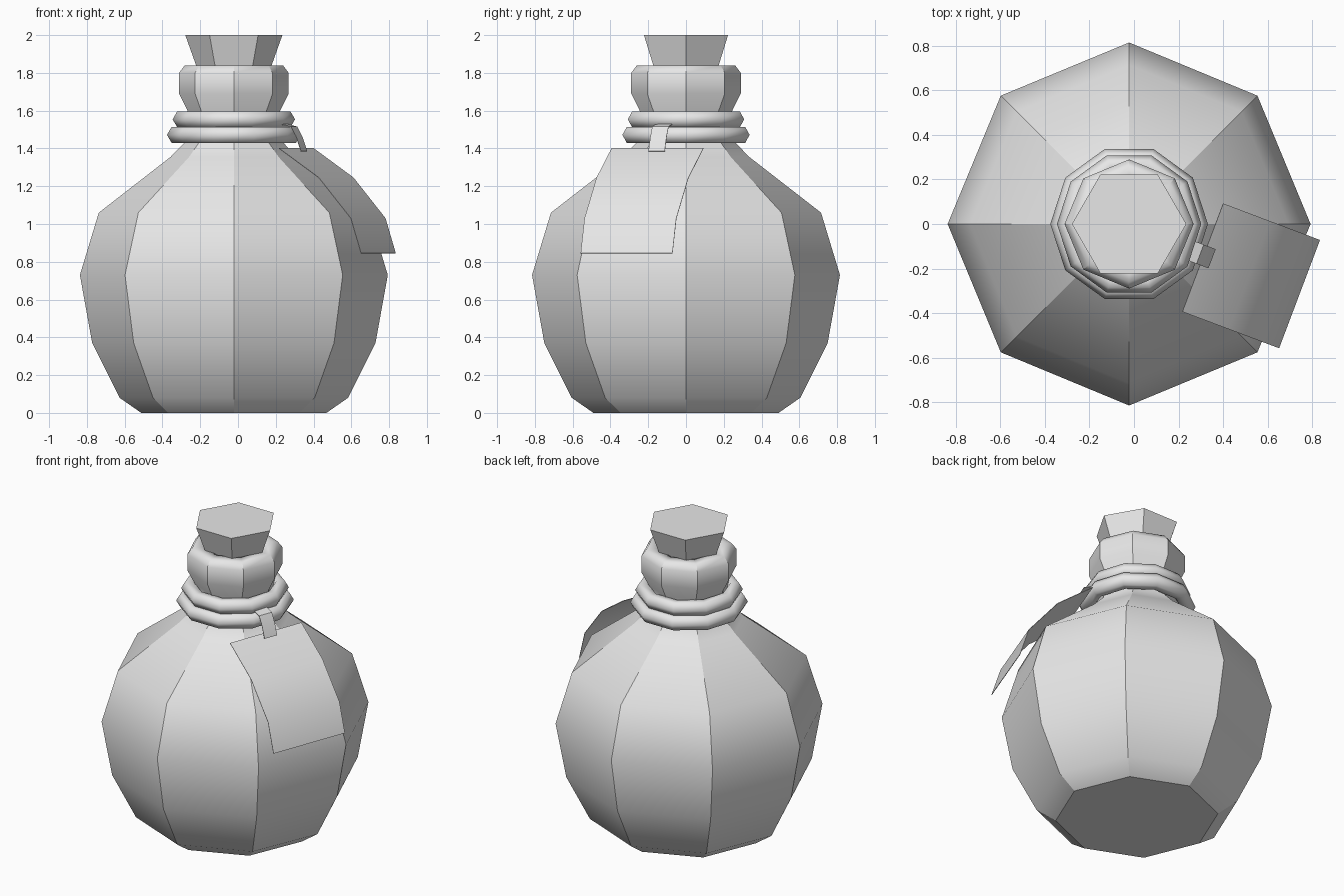
import bpy, bmesh, math
from mathutils import Vector

cube = bpy.data.objects.get("Cube")
if cube:
    bpy.data.objects.remove(cube, do_unlink=True)

CENTRE_X = -0.022

grey = bpy.data.materials.new("plain_grey")
grey.use_nodes = True
grey.diffuse_color = (0.8, 0.8, 0.8, 1)
grey.node_tree.nodes["Principled BSDF"].inputs["Base Color"].default_value = (0.8, 0.8, 0.8, 1)


def finish(bm, name, smooth=True):
    for f in bm.faces:
        f.smooth = smooth
    mesh = bpy.data.meshes.new(name)
    bm.to_mesh(mesh)
    bm.free()
    mesh.materials.append(grey)
    obj = bpy.data.objects.new(name, mesh)
    bpy.context.collection.objects.link(obj)
    return obj


def lathe(profile, sides):
    """Revolve (radius, height) points around the bottle axis, capping both ends."""
    bm = bmesh.new()
    rings = []
    for r, z in profile:
        angles = [math.tau * i / sides for i in range(sides)]
        rings.append([bm.verts.new((CENTRE_X + r * math.cos(a), r * math.sin(a), z)) for a in angles])
    for low, high in zip(rings, rings[1:]):
        for i in range(sides):
            j = (i + 1) % sides
            bm.faces.new((low[i], low[j], high[j], high[i]))
    bm.faces.new(rings[0][::-1])
    bm.faces.new(rings[-1])
    bmesh.ops.recalc_face_normals(bm, faces=bm.faces)
    return bm


# Bottle: bulb, neck and lip in one eight-sided shell, creased along its ribs
bottle_profile = [
    (0.49, 0), (0.605, 0.08), (0.75, 0.37), (0.815, 0.73), (0.715, 1.06),
    (0.335, 1.355), (0.262, 1.43), (0.235, 1.52), (0.245, 1.60), (0.29, 1.69),
    (0.29, 1.80), (0.26, 1.84), (0.185, 1.84), (0.18, 1.74),
]
bm = lathe(bottle_profile, 8)
for e in bm.edges:
    a, b = (v.co.z for v in e.verts)
    rib = abs(a - b) > 0.01
    if (rib and e.calc_face_angle(0) > math.radians(25)) or max(a, b) < 0.01:
        e.smooth = False
finish(bm, "bottle")

# Cork: flat-shaded hexagonal plug
finish(lathe([(0.17, 1.75), (0.2, 1.84), (0.257, 2.0)], 6), "cork", smooth=False)

# Two cord rings around the neck
for name, radius, height in (("lower_cord", 0.305, 1.472), ("upper_cord", 0.275, 1.554)):
    bpy.ops.mesh.primitive_torus_add(
        major_segments=10, minor_segments=6, major_radius=radius,
        minor_radius=0.049, location=(CENTRE_X, 0, height))
    ring = bpy.context.object
    ring.name = name
    ring.data.materials.append(grey)
    bpy.ops.object.shade_smooth()

# Label and its strap: thin strips hanging outward on the front left
outward = Vector((0.935, -0.353, 0))
sideways = Vector((0.353, 0.935, 0))


def strip(name, path, half_width, shift):
    bm = bmesh.new()
    rows = []
    for out, z in path:
        mid = outward * out + sideways * shift + Vector((0, 0, z))
        rows.append([bm.verts.new(mid + sideways * s * half_width) for s in (-1, 1)])
    for (a, b), (c, d) in zip(rows, rows[1:]):
        bm.faces.new((a, c, d, b))
    obj = finish(bm, name)
    solid = obj.modifiers.new("thickness", "SOLIDIFY")
    solid.thickness = 0.003
    solid.offset = 0
    # Crease the cut borders so the thin sheet shades evenly
    bpy.ops.object.select_all(action="DESELECT")
    obj.select_set(True)
    bpy.context.view_layer.objects.active = obj
    bpy.ops.object.modifier_apply(modifier="thickness")
    bpy.ops.object.shade_smooth_by_angle(angle=math.radians(40))


strip("label", [(0.342, 1.40), (0.567, 1.245), (0.748, 1.03), (0.806, 0.845)], 0.26, -0.032)
strip("label_strap", [(0.27, 1.528), (0.325, 1.515), (0.355, 1.46), (0.382, 1.385)], 0.046, -0.022)
